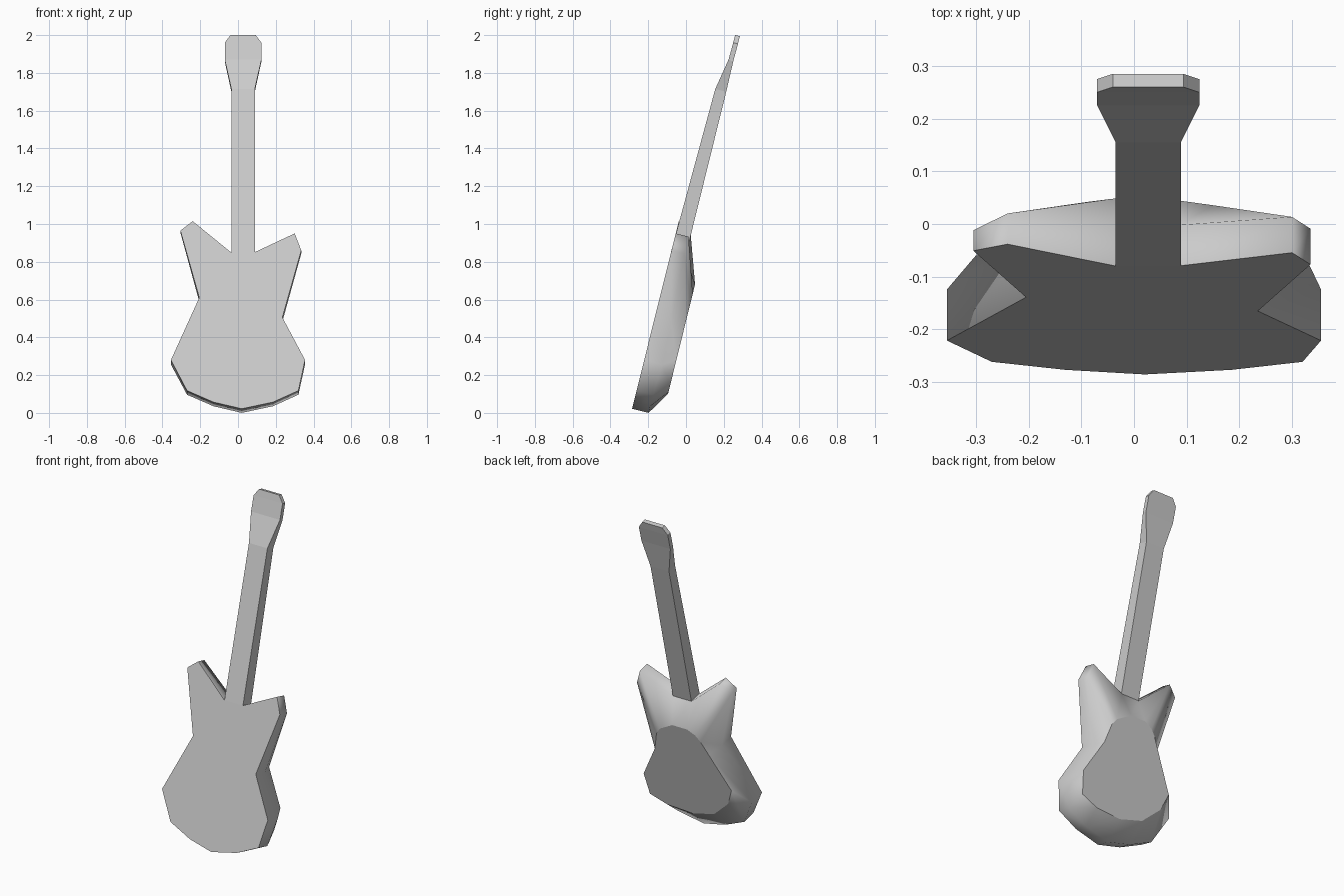
import bpy, bmesh, math

cube = bpy.data.objects.get("Cube")
if cube:
    bpy.data.objects.remove(cube)

grey = bpy.data.materials.new("plain grey")
grey.use_nodes = True
grey.diffuse_color = (0.6, 0.6, 0.6, 1)
grey.node_tree.nodes["Principled BSDF"].inputs["Base Color"].default_value = (0.6, 0.6, 0.6, 1)

LEAN = math.atan(0.249)  # the instrument leans back


def on_front(x, z, depth=0.0):
    """Point on the leaning front plane, pushed straight back by depth."""
    y = -0.291 + 0.249 * z
    return (x, y + depth * math.cos(LEAN), z - depth * math.sin(LEAN))


def build(name, loops, smooth):
    """Join matching loops with quads and cap both ends."""
    bm = bmesh.new()
    rings = [[bm.verts.new(p) for p in loop] for loop in loops]
    caps = [bm.faces.new(rings[0]), bm.faces.new(rings[-1])]
    count = len(rings[0])
    for a, b in zip(rings, rings[1:]):
        for i in range(count):
            j = (i + 1) % count
            bm.faces.new((a[i], a[j], b[j], b[i])).smooth = smooth
    for cap in caps:
        for edge in cap.edges:
            edge.smooth = False
    bmesh.ops.recalc_face_normals(bm, faces=bm.faces)
    mesh = bpy.data.meshes.new(name)
    bm.to_mesh(mesh)
    bm.free()
    mesh.materials.append(grey)
    obj = bpy.data.objects.new(name, mesh)
    bpy.context.collection.objects.link(obj)
    return obj


# Body: front outline (x, z), side depth, and the matching back panel corner (x, z)
body = [
    (-0.305, 0.965, 0.04, -0.12, 0.62),    # right horn
    (-0.24, 1.015, 0.06, -0.09, 0.655),
    (-0.037, 0.85, 0.08, -0.04, 0.68),     # neck joint
    (0.087, 0.85, 0.08, 0.06, 0.68),
    (0.3, 0.95, 0.07, 0.15, 0.63),         # left horn
    (0.335, 0.86, 0.07, 0.18, 0.59),
    (0.235, 0.505, 0.09, 0.21, 0.48),      # left waist
    (0.355, 0.28, 0.10, 0.32, 0.28),
    (0.32, 0.118, 0.09, 0.30, 0.15),
    (0.185, 0.057, 0.09, 0.19, 0.11),      # bottom
    (0.02, 0.022, 0.09, 0.02, 0.10),
    (-0.13, 0.057, 0.09, -0.13, 0.14),
    (-0.27, 0.118, 0.09, -0.24, 0.24),
    (-0.355, 0.28, 0.10, -0.28, 0.34),
    (-0.205, 0.61, 0.09, -0.16, 0.55),     # right waist
]
front = [on_front(x, z) for x, z, d, px, pz in body]
rim = [on_front(x, z, d) for x, z, d, px, pz in body]
panel = [(px, -0.12 + 0.247 * pz, pz) for x, z, d, px, pz in body]
build("body", [front, rim, panel], True)

# Neck and headstock: half width, front (y, z), back (y, z) going up
rows = [
    (0.062, -0.08, 0.85, -0.002, 0.83),
    (0.062, 0.155, 1.715, 0.213, 1.70),
    (0.097, 0.225, 1.87, 0.25, 1.86),
    (0.097, 0.25, 1.96, 0.275, 1.953),
    (0.067, 0.26, 2.0, 0.285, 1.994),
]
sections = [
    [(0.027 - w, fy, fz), (0.027 + w, fy, fz), (0.027 + w, by, bz), (0.027 - w, by, bz)]
    for w, fy, fz, by, bz in rows
]
build("neck_and_headstock", sections, False)
